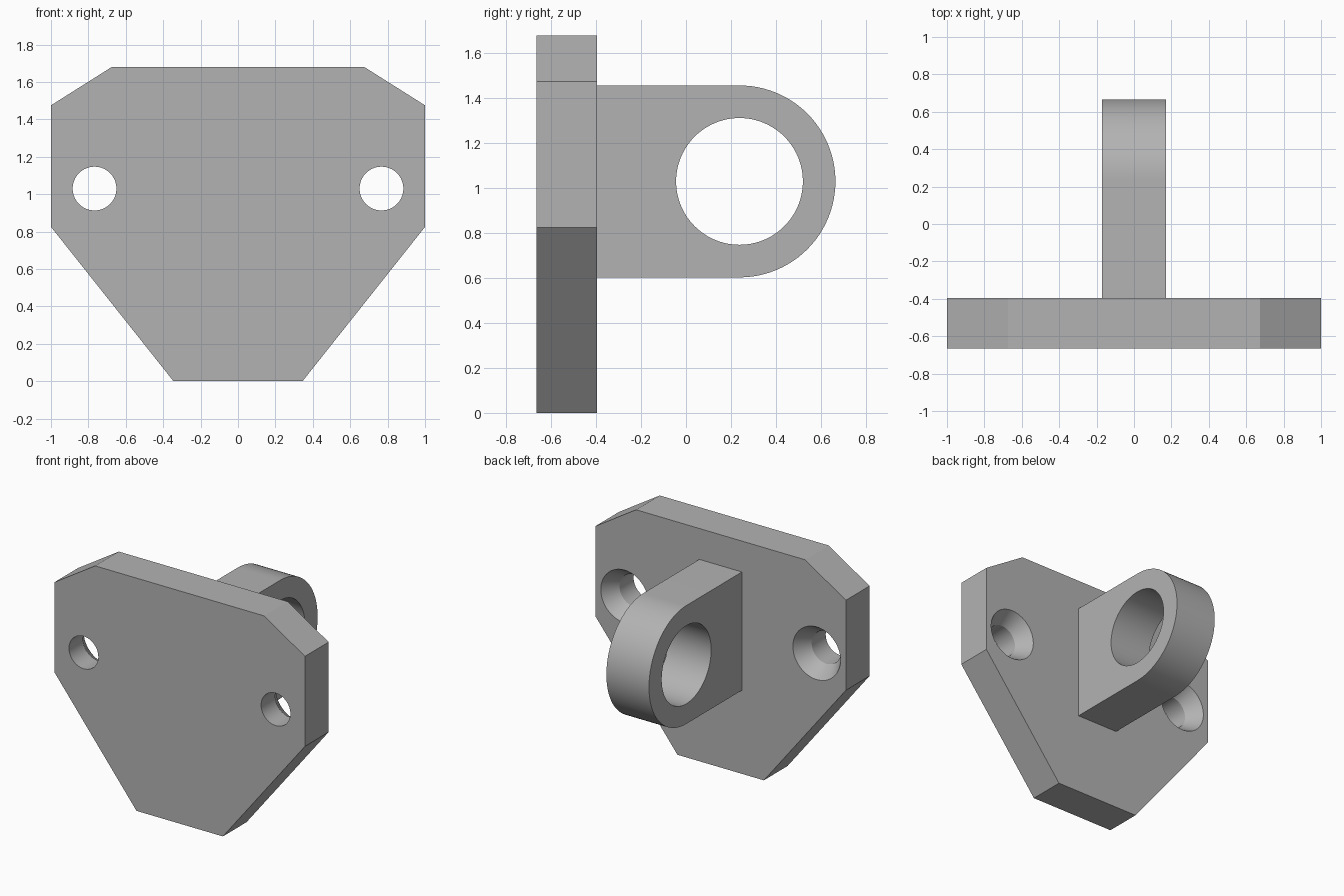
import bpy, bmesh
from math import pi, sin, cos
from mathutils import Matrix, Vector

if "Cube" in bpy.data.objects:
    bpy.data.objects.remove(bpy.data.objects["Cube"])

# One plain grey metal for the whole bracket
GREY = (0.45, 0.45, 0.45, 1)
metal = bpy.data.materials.new("grey metal")
metal.use_nodes = True
metal.diffuse_color = GREY
metal.node_tree.nodes["Principled BSDF"].inputs["Base Color"].default_value = GREY

FRONT, BACK, TIP = -0.665, -0.395, 0.665
HOLE_Z = 1.03


def finish(name, bm):
    bmesh.ops.recalc_face_normals(bm, faces=bm.faces)
    mesh = bpy.data.meshes.new(name)
    bm.to_mesh(mesh)
    bm.free()
    mesh.materials.append(metal)
    obj = bpy.data.objects.new(name, mesh)
    bpy.context.collection.objects.link(obj)
    return obj


def prism(name, points, depth):
    """Extrude a closed outline along the depth vector."""
    bm = bmesh.new()
    face = bm.faces.new([bm.verts.new(p) for p in points])
    new = bmesh.ops.extrude_face_region(bm, geom=[face])["geom"]
    bmesh.ops.translate(bm, vec=Vector(depth),
                        verts=[v for v in new if isinstance(v, bmesh.types.BMVert)])
    return finish(name, bm)


def lathe_y(name, profile, x, z, steps=64):
    """Solid of revolution about a y-directed axis, from (radius, y) pairs."""
    bm = bmesh.new()
    rings = [[bm.verts.new((x + r * cos(2 * pi * i / steps), y,
                            z + r * sin(2 * pi * i / steps)))
              for i in range(steps)] for r, y in profile]
    for a, b in zip(rings, rings[1:]):
        for i in range(steps):
            j = (i + 1) % steps
            bm.faces.new((a[i], a[j], b[j], b[i]))
    bm.faces.new(rings[0])
    bm.faces.new(rings[-1])
    return finish(name, bm)


def cut(obj, cutter):
    mod = obj.modifiers.new("cut", "BOOLEAN")
    mod.operation, mod.solver, mod.object = "DIFFERENCE", "EXACT", cutter
    bpy.context.view_layer.objects.active = obj
    bpy.ops.object.modifier_apply(modifier=mod.name)
    bpy.data.objects.remove(cutter)


# Mounting plate: mirrored half outline
half = [(0.345, 0), (1, 0.825), (1, 1.475), (0.675, 1.68)]
outline = half + [(-x, z) for x, z in reversed(half)]
plate = prism("mounting_plate", [(x, FRONT, z) for x, z in outline],
              (0, BACK - FRONT, 0))

# Screw holes, countersunk from the back
R, SINK_R, SINK = 0.117, 0.19, 0.11
flare = (SINK_R - R) / SINK
for side in (-1, 1):
    cut(plate, lathe_y("screw_hole_cutter",
                       [(R, FRONT - 0.1), (R, BACK - SINK),
                        (SINK_R + 0.05 * flare, BACK + 0.05)],
                       side * 0.767, HOLE_Z))

# Lug: rounded tab standing out from the back of the plate
LUG_R, LUG_HALF = 0.427, 0.17
eye_y = TIP - LUG_R
arc = [(eye_y + LUG_R * cos(a), HOLE_Z + LUG_R * sin(a))
       for a in (-pi / 2 + pi * i / 48 for i in range(49))]
tab = [(BACK, HOLE_Z - LUG_R)] + arc + [(BACK, HOLE_Z + LUG_R)]
lug = prism("eye_lug", [(-LUG_HALF, y, z) for y, z in tab], (2 * LUG_HALF, 0, 0))

# Eye through the lug: a cylinder along x
bm = bmesh.new()
bmesh.ops.create_cone(bm, cap_ends=True, segments=96, radius1=0.282, radius2=0.282,
                      depth=1, matrix=Matrix.Translation((0, eye_y, HOLE_Z))
                      @ Matrix.Rotation(pi / 2, 4, "Y"))
cut(lug, finish("eye_cutter", bm))

# Smooth the round walls, keep the edges crisp
for obj in (plate, lug):
    bpy.ops.object.select_all(action="DESELECT")
    obj.select_set(True)
    bpy.context.view_layer.objects.active = obj
    bpy.ops.object.shade_smooth_by_angle(angle=pi / 9)
